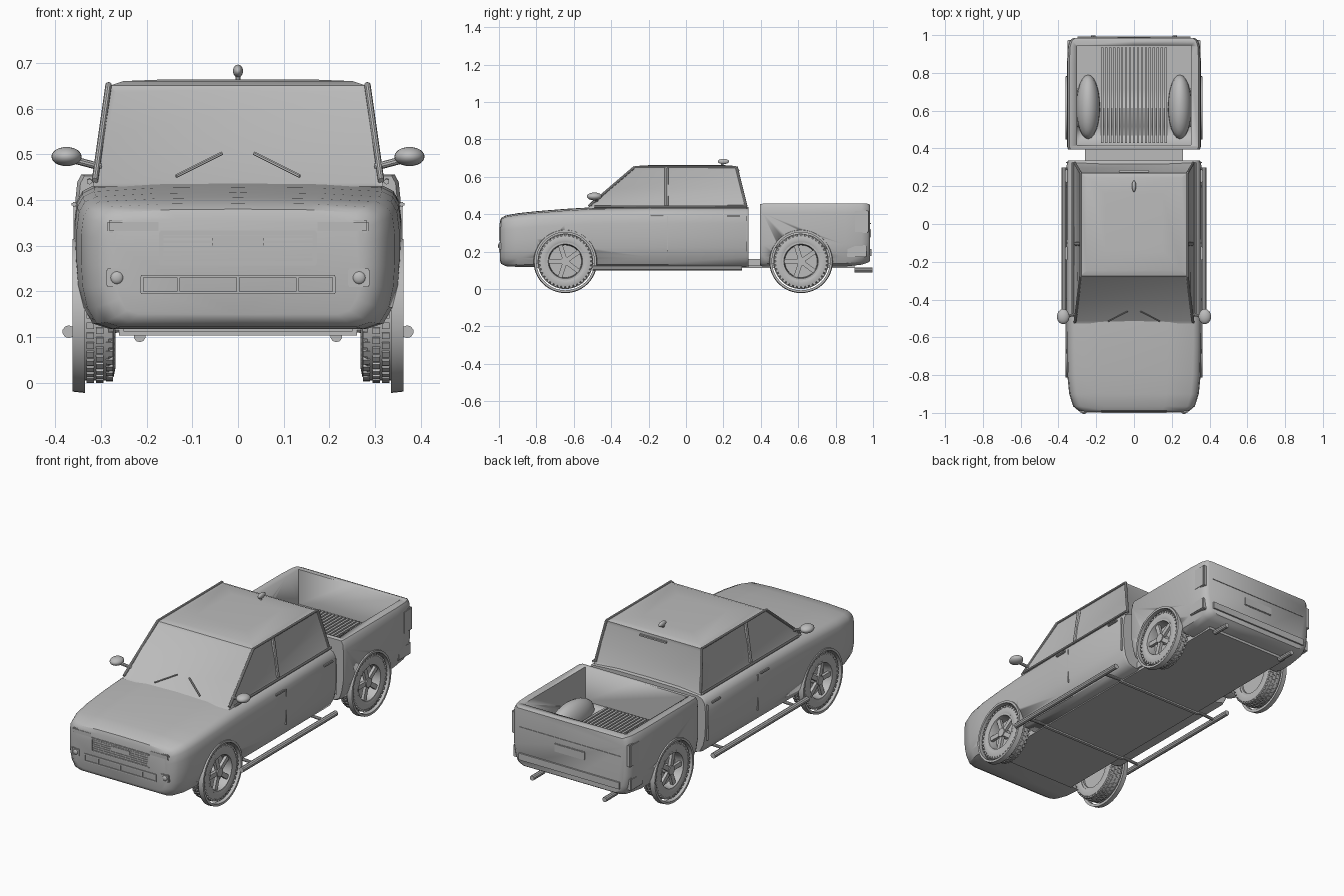
import bpy, bmesh, math
from mathutils import Vector, Matrix

if "Cube" in bpy.data.objects:
    bpy.data.objects.remove(bpy.data.objects["Cube"])

paint = bpy.data.materials.new("plain grey")
paint.diffuse_color = (0.5, 0.5, 0.5, 1)
paint.use_nodes = True
paint.node_tree.nodes["Principled BSDF"].inputs["Base Color"].default_value = paint.diffuse_color


def finish(bm, name, angle=35):
    bmesh.ops.recalc_face_normals(bm, faces=bm.faces)
    me = bpy.data.meshes.new(name)
    bm.to_mesh(me)
    bm.free()
    me.materials.append(paint)
    ob = bpy.data.objects.new(name, me)
    bpy.context.collection.objects.link(ob)
    bpy.ops.object.select_all(action='DESELECT')
    ob.select_set(True)
    bpy.context.view_layer.objects.active = ob
    if angle:
        bpy.ops.object.shade_smooth_by_angle(angle=math.radians(angle))
    return ob


def box(name, x, y, z, bevel=0):
    bm = bmesh.new()
    bmesh.ops.create_cube(bm, size=1)
    for v in bm.verts:
        v.co = [(a + b) / 2 + c * (b - a) for (a, b), c in zip((x, y, z), v.co)]
    if bevel:
        bmesh.ops.bevel(bm, geom=bm.edges[:], offset=bevel, segments=2, affect='EDGES')
    return finish(bm, name)


def ball(name, loc, rad):
    bm = bmesh.new()
    bmesh.ops.create_uvsphere(bm, u_segments=24, v_segments=12, radius=1)
    for v in bm.verts:
        v.co = [l + r * c for l, r, c in zip(loc, rad, v.co)]
    return finish(bm, name, 60)


def rod(name, a, b, r, seg=10):
    a, b = Vector(a), Vector(b)
    bm = bmesh.new()
    m = Matrix.Translation((a + b) / 2) @ (b - a).to_track_quat('Z', 'Y').to_matrix().to_4x4()
    bmesh.ops.create_cone(bm, cap_ends=True, segments=seg, radius1=r, radius2=r,
                          depth=(b - a).length, matrix=m)
    return finish(bm, name)


def loft(name, half, sections):
    """Mirrored cross-section (x, z fractions) swept through (y, width, bottom, top)."""
    ring = half + [(-x, z) for x, z in reversed(half) if x > 0]
    bm = bmesh.new()
    rows = [[bm.verts.new((x * w, y, b + z * (t - b))) for x, z in ring]
            for y, w, b, t in sections]
    n = len(ring)
    for r, s in zip(rows, rows[1:]):
        for i in range(n):
            bm.faces.new((r[i], r[(i + 1) % n], s[(i + 1) % n], s[i]))
    bm.faces.new(rows[0])
    bm.faces.new(rows[-1])
    return finish(bm, name, 40)


def cut(ob, cutter):
    m = ob.modifiers.new("cut", 'BOOLEAN')
    m.operation, m.solver, m.object = 'DIFFERENCE', 'EXACT', cutter
    bpy.context.view_layer.objects.active = ob
    bpy.ops.object.modifier_apply(modifier=m.name)
    bpy.data.objects.remove(cutter)


def lathe(name, pts, cx, cy, cz, seg=48, closed=True):
    """Revolve (x, radius) points about an axle along x."""
    bm = bmesh.new()
    rows = []
    for k in range(seg):
        a = 2 * math.pi * k / seg
        rows.append([bm.verts.new((cx + x, cy + r * math.cos(a), cz + r * math.sin(a))) for x, r in pts])
    n = len(pts)
    for k in range(seg):
        r, s = rows[k], rows[(k + 1) % seg]
        for i in range(n if closed else n - 1):
            j = (i + 1) % n
            bm.faces.new((r[i], r[j], s[j], s[i]))
    return finish(bm, name)


# front body: bonnet, wings and doors
half = [(0, 0), (.8, 0), (.9, .04), (.96, .16), (.99, .32), (1, .5), (1, .72),
        (.985, .86), (.95, .93), (.88, .97), (.5, .995), (0, 1)]
body = loft("front_body", half, [
    (-.995, .27, .15, .36), (-.988, .295, .135, .38), (-.965, .322, .122, .393),
    (-.9, .343, .118, .405), (-.8, .353, .118, .416), (-.65, .357, .118, .428),
    (-.5, .358, .118, .437), (-.2, .358, .118, .442), (.32, .356, .118, .442),
    (.335, .35, .122, .438)])

# load bed with a hollow tray
bed_half = [(0, 0), (.84, 0), (.93, .05), (.97, .16), (1, .35), (1, .85), (.99, .95), (.965, 1), (0, 1)]
bed = loft("load_bed", bed_half, [
    (.395, .348, .125, .453), (.41, .355, .12, .456), (.85, .355, .12, .456),
    (.94, .35, .13, .456), (.97, .34, .14, .456), (.985, .322, .15, .45)])
cut(bed, box("tray_cutter", (-.302, .302), (.418, .945), (.27, .6)))

# wheels, arches and side parts, mirrored
AXLES = ((body, -.645, "front"), (bed, .615, "rear"))
WZ = .148
for s in (-1, 1):
    for ob, y, tag in AXLES:
        cut(ob, rod("arch_cutter", (s * .24, y, WZ), (s * .45, y, WZ), .157, 48))
        lathe(tag + "_arch_lip", [(s * d, r) for d, r in
              ((.335, .155), (.362, .155), (.362, .167), (.335, .17))], 0, y, WZ)
        lathe(tag + "_tyre", [(s * d, r) for d, r in
              ((.272, .1), (.268, .115), (.272, .135), (.283, .143), (.34, .143),
               (.35, .135), (.355, .115), (.35, .1))], 0, y, WZ)
        lathe(tag + "_rim", [(s * d, r) for d, r in
              ((.275, .1), (.351, .102), (.351, .092), (.335, .088), (.3, .086), (.275, .088))], 0, y, WZ)
        rod(tag + "_brake_disc", (s * .285, y, WZ), (s * .305, y, WZ), .088, 32)
        rod(tag + "_hub", (s * .29, y, WZ), (s * .347, y, WZ), .024, 20)
        # five spokes and the tread blocks
        bm = bmesh.new()
        for k in range(5):
            m = (Matrix.Translation((s * .334, y, WZ)) @ Matrix.Rotation(k * math.tau / 5 + .3, 4, 'X')
                 @ Matrix.Translation((0, 0, .055)) @ Matrix.Diagonal((.016, .024, .08, 1)))
            bmesh.ops.create_cube(bm, size=1, matrix=m)
        finish(bm, tag + "_spokes")
        bm = bmesh.new()
        for k in range(40):
            for j, d in enumerate((.281, .302, .323, .344)):
                a = (k + .5 * (j % 2)) * math.tau / 40
                m = (Matrix.Translation((s * d, y, WZ)) @ Matrix.Rotation(a, 4, 'X')
                     @ Matrix.Translation((0, 0, .142 if j in (1, 2) else .139))
                     @ Matrix.Diagonal((.016, .014, .012, 1)))
                bmesh.ops.create_cube(bm, size=1, matrix=m)
        finish(bm, tag + "_tread", 0)
    # tray wheel hump
    ball("wheel_hump", (s * .243, .62, .27), (.063, .17, .09))
    # side step with brackets
    rod("side_step", (s * .37, -.5, .112), (s * .37, .3, .112), .014)
    for y in (-.4, .2):
        rod("step_bracket", (s * .37, y, .112), (s * .26, y, .118), .008)
    # wing mirror
    ball("mirror", (s * .375, -.49, .495), (.033, .04, .021))
    rod("mirror_arm", (s * .3, -.475, .472), (s * .36, -.49, .488), .008)
    # door handles, waist strip and seams
    for y in (-.155, .255):
        box("door_handle", sorted((s * .352, s * .364)), (y - .035, y + .035), (.385, .396), .003)
    rod("waist_strip", (s * .325, -.49, .44), (s * .325, .325, .442), .006)
    for y in (-.1, .325):
        box("door_seam", sorted((s * .35, s * .3595)), (y - .002, y + .002), (.2, .39))
    # lamps
    box("headlamp", sorted((s * .17, s * .285)), (-.997, -.97), (.328, .356), .004)
    box("fog_lamp_frame", sorted((s * .24, s * .288)), (-.999, -.97), (.21, .25), .003)
    ball("fog_lamp", (s * .265, -.997, .23), (.014, .008, .014))
    box("tail_lamp", sorted((s * .325, s * .353)), (.9, .975), (.3, .42), .004)
    box("bumper_lamp", sorted((s * .32, s * .35)), (.86, .965), (.17, .235), .004)
    # exhaust pipe and wiper
    rod("tailpipe", (s * .215, .9, .102), (s * .215, .998, .102), .013)
    rod("wiper", (s * .135, -.515, .452), (s * .035, -.463, .502), .004, 6)
    # roof rail and windscreen pillar
    rod("roof_rail", (s * .283, -.275, .652), (s * .283, .27, .652), .006)
    rod("front_pillar", (s * .313, -.52, .442), (s * .283, -.275, .652), .007)
    rod("rear_pillar", (s * .313, .322, .442), (s * .283, .27, .652), .007)

# cabin with inset windows and a crowned roof
bm = bmesh.new()
levels = ((.43, .317, -.528, .325), (.548, .302, -.405, .302), (.65, .281, -.275, .27),
          (.66, .25, -.245, .245), (.664, .15, -.14, .16))
rows = []
for z, w, y0, y1 in levels:
    rows.append([bm.verts.new(p) for p in ((-w, y0, z), (w, y0, z), (w, y1, z), (-w, y1, z))])
sides = [[] for _ in range(4)]
for k, (r, t) in enumerate(zip(rows, rows[1:])):
    for i in range(4):
        f = bm.faces.new((r[i], r[(i + 1) % 4], t[(i + 1) % 4], t[i]))
        if k < 2:
            sides[i].append(f)
bm.faces.new(rows[0])
bm.faces.new(rows[-1])
bmesh.ops.recalc_face_normals(bm, faces=bm.faces)
for fs in sides:
    bmesh.ops.inset_region(bm, faces=fs, thickness=.016, depth=-.006, use_even_offset=True)
finish(bm, "cabin", 25)
for s in (-1, 1):
    rod("middle_pillar", (s * .308, -.105, .445), (s * .278, -.105, .648), .011, 8)

# rear cab lamp and roof aerial
box("high_brake_lamp", (-.08, .08), (.272, .285), (.628, .638), .002)
ball("aerial", (0, .2, .682), (.011, .03, .014))
rod("aerial_base", (0, .19, .655), (0, .2, .682), .006)

# underside: floor, cab-to-bed bridge, cross bars
box("underbody", (-.25, .25), (-.8, .9), (.112, .14))
box("bridge", (-.26, .26), (.32, .41), (.125, .16))
for y in (-.4, .2):
    box("cross_bar", (-.26, .26), (y - .008, y + .008), (.104, .118))

# tray slats
for k in range(-8, 9):
    box("tray_slat", (k * .021 - .006, k * .021 + .006), (.43, .935), (.265, .278))

# front grille: frame, bars and plate
for z in (.262, .328):
    box("grille_frame", (-.172, .172), (-1, -.98), (z - .005, z + .005), .002)
for x in (-.168, .168):
    box("grille_frame_side", (x - .005, x + .005), (-1, -.98), (.26, .33), .002)
for k in range(5):
    box("grille_bar", (-.165, .165), (-.998, -.985), (.273 + k * .011, .278 + k * .011))
box("front_badge_plate", (-.056, .056), (-1, -.985), (.297, .318))
for z in (.197, .233):
    box("lower_intake_edge", (-.212, .212), (-.999, -.98), (z - .003, z + .003))
for x in (-.21, -.13, 0, .13, .21):
    box("lower_intake_rib", (x - .003, x + .003), (-.999, -.98), (.197, .233))

# tailgate: bumper, handle and plate
box("rear_bumper", (-.31, .31), (.94, .993), (.165, .225), .012)
box("plate_holder", (-.09, .09), (.975, .99), (.275, .32), .003)
box("tailgate_seam", (-.3, .3), (.975, .988), (.348, .352))
